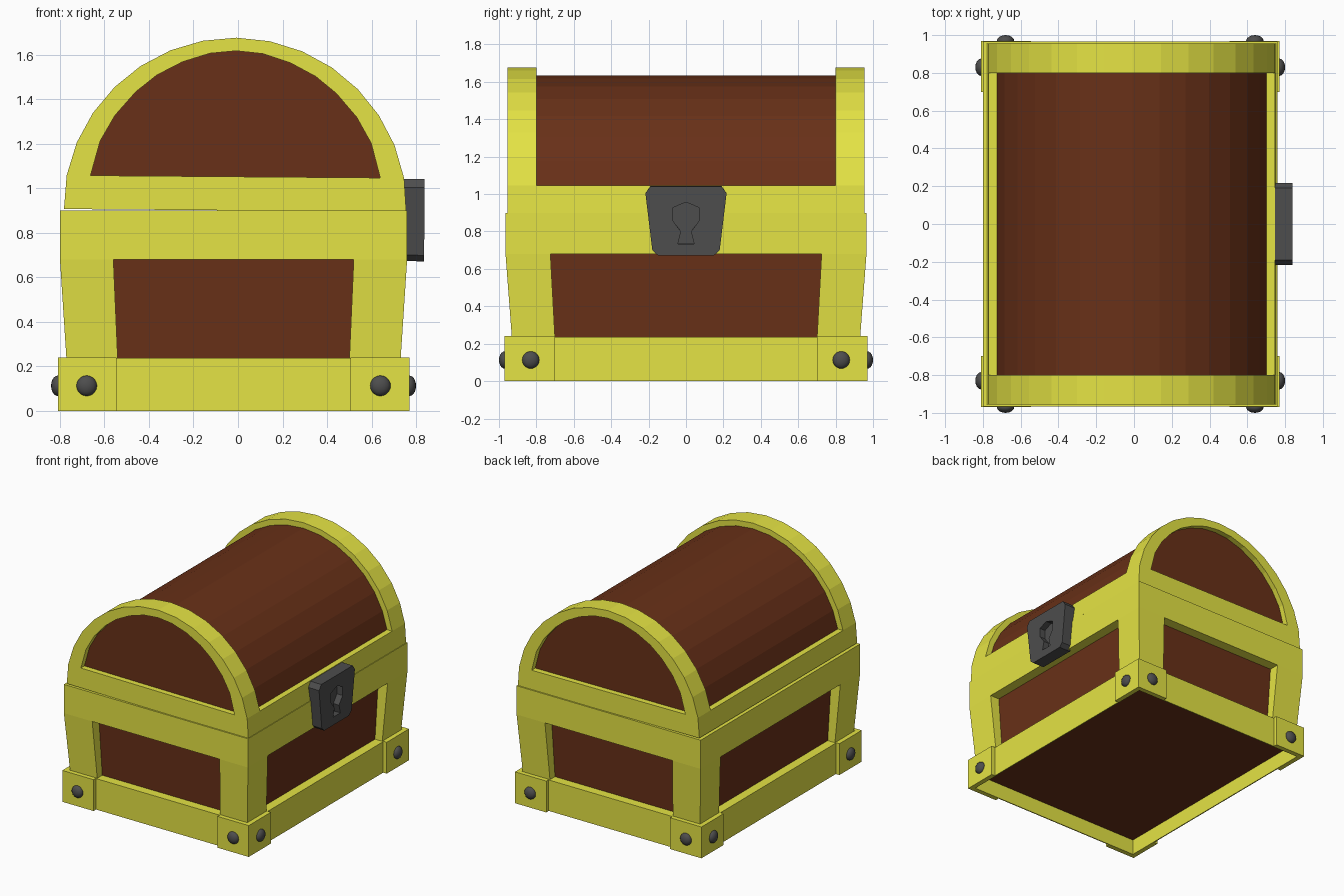
import bpy, bmesh, math
from mathutils import Matrix, Vector

if "Cube" in bpy.data.objects:
    bpy.data.objects.remove(bpy.data.objects["Cube"])


def material(name, color):
    m = bpy.data.materials.new(name)
    m.diffuse_color = (*color, 1)
    m.use_nodes = True
    m.node_tree.nodes["Principled BSDF"].inputs["Base Color"].default_value = m.diffuse_color
    return m


GOLD = material("yellow_metal", (0.78, 0.77, 0.058))
WOOD = material("brown_wood", (0.14, 0.030, 0.009))
IRON = material("dark_iron", (0.075, 0.075, 0.075))
CX = -0.02                       # centre of the box in x
LID_X, LID_Z = -0.013, 0.898     # centre of the lid arch
LID_R, SILL_Z = 0.773, 1.0465    # outer arch radius, top of the sill

# the lid is tilted a hair open at the back
PIVOT = Vector((0.755, 0, 0.9))
TILT = Matrix.Translation(PIVOT) @ Matrix.Rotation(0.008, 4, 'Y') @ Matrix.Translation(-PIVOT)


def finish(name, bm, mat, matrix=None):
    bmesh.ops.recalc_face_normals(bm, faces=bm.faces)
    mesh = bpy.data.meshes.new(name)
    bm.to_mesh(mesh)
    bm.free()
    mesh.materials.append(mat)
    ob = bpy.data.objects.new(name, mesh)
    bpy.context.collection.objects.link(ob)
    if matrix:
        ob.matrix_world = matrix
    return ob


def loft(bm, a, b):
    """Solid between two matching rings of points."""
    va, vb = [bm.verts.new(p) for p in a], [bm.verts.new(p) for p in b]
    bm.faces.new(va)
    bm.faces.new(vb)
    for i in range(len(a)):
        j = (i + 1) % len(a)
        bm.faces.new((va[i], va[j], vb[j], vb[i]))


def rect(x0, x1, y0, y1, z):
    return [(x0, y0, z), (x1, y0, z), (x1, y1, z), (x0, y1, z)]


def block(bm, lo, hi, z0, z1):
    """Tapered block; lo and hi are (x0, x1, y0, y1) relative to the box centre."""
    shift = lambda r, z: rect(r[0] + CX, r[1] + CX, r[2], r[3], z)
    loft(bm, shift(lo, z0), shift(hi, z1))


def span(s, a, b):
    return tuple(sorted((s * a, s * b)))


def box(x, y):
    return (-x, x, -y, y)


# wooden body and floor
bm = bmesh.new()
block(bm, box(0.69, 0.87), box(0.702, 0.885), 0.22, 0.70)
finish("wooden_body", bm, WOOD)
bm = bmesh.new()
block(bm, box(0.755, 0.935), box(0.755, 0.935), 0.12, 0.205)
finish("wooden_floor", bm, WOOD)

# top band of the body
bm = bmesh.new()
block(bm, box(0.78, 0.965), box(0.78, 0.965), 0.68, 0.90)
finish("body_top_band", bm, GOLD)

# base rails: ledge with a thin skirt hanging below it
bm = bmesh.new()
block(bm, box(0.76, 0.94), box(0.76, 0.94), 0.20, 0.237)
for s in (-1, 1):
    r = (-0.76, 0.76, *span(s, 0.932, 0.94))
    block(bm, r, r, 0, 0.20)
    r = (*span(s, 0.752, 0.76), -0.932, 0.932)
    block(bm, r, r, 0, 0.20)
finish("base_rails", bm, GOLD)

# corner posts, corner brackets and rivets
for sx in (-1, 1):
    for sy in (-1, 1):
        tag = ("left" if sx < 0 else "right") + ("_front" if sy < 0 else "_back")
        bm = bmesh.new()
        block(bm, span(sx, 0.52, 0.75) + span(sy, 0.70, 0.93),
              span(sx, 0.54, 0.78) + span(sy, 0.725, 0.965), 0.22, 0.68)
        finish("corner_post_" + tag, bm, GOLD)

        bm = bmesh.new()
        x0, x1, y0, y1, t = 0.525, 0.79, 0.70, 0.97, 0.034
        ring = [(x0, y1), (x1, y1), (x1, y0), (x1 - t, y0), (x1 - t, y1 - t), (x0, y1 - t)]
        loft(bm, *[[(CX + sx * x, sy * y, z) for x, y in ring] for z in (0, 0.24)])
        finish("corner_bracket_" + tag, bm, GOLD)

        bm = bmesh.new()
        for pos, scale in (((CX + sx * 0.66, sy * 0.97, 0.113), (0.046, 0.03, 0.046)),
                           ((CX + sx * 0.79, sy * 0.83, 0.113), (0.03, 0.046, 0.046))):
            bmesh.ops.create_uvsphere(bm, u_segments=16, v_segments=10, radius=1,
                                      matrix=Matrix.Translation(pos) @ Matrix.Diagonal((*scale, 1)))
        for f in bm.faces:
            f.smooth = True
        finish("rivets_" + tag, bm, IRON)


def arc(radius, first, last):
    return [(LID_X + radius * math.cos(math.pi * i / 16), LID_Z + radius * math.sin(math.pi * i / 16))
            for i in range(first, last + 1)]


# lid outline: the lowest point on each side sits on the sill
outer = arc(LID_R, 1, 15)
outer[0], outer[-1] = (outer[0][0], SILL_Z), (outer[-1][0], SILL_Z)

# lid sill
bm = bmesh.new()
loft(bm, rect(LID_X - 0.769, LID_X + 0.769, -0.955, 0.955, 0.895),
     rect(outer[-1][0], outer[0][0], -0.955, 0.955, SILL_Z))
finish("lid_sill", bm, GOLD, TILT)

# arched lid ends
half = [(0.651, SILL_Z), (0.609, 1.202), (0.543, 1.318), (0.451, 1.424),
        (0.357, 1.500), (0.243, 1.560), (0.119, 1.600)]
inner = ([(LID_X + x, z) for x, z in half] + [(LID_X, 1.612)]
         + [(LID_X - x, z) for x, z in reversed(half)])
for s in (-1, 1):
    bm = bmesh.new()
    (ao, ai), (bo, bi) = [[[bm.verts.new((x, s * y, z)) for x, z in pts] for pts in (outer, inner)]
                          for y in (0.80, 0.955)]
    for i in range(14):
        for p, q in ((ao, ai), (bo, bi), (ao, bo), (ai, bi)):
            bm.faces.new((p[i], p[i + 1], q[i + 1], q[i]))
    for i in (0, 14):
        bm.faces.new((ao[i], ai[i], bi[i], bo[i]))
    finish("lid_arch_" + ("front" if s < 0 else "back"), bm, GOLD, TILT)

# wooden barrel of the lid
bm = bmesh.new()
barrel = arc(0.73, 1, 15)
loft(bm, *[[(x, y, z) for x, z in barrel] for y in (-0.912, 0.912)])
finish("wooden_lid", bm, WOOD, TILT)

# lock plate with keyhole
side = [(0.19, 1.042), (0.217, 1.005), (0.18, 0.70), (0.15, 0.673)]
plate = side + [(-y, z) for y, z in reversed(side)]
bm = bmesh.new()
loft(bm, *[[(x, y, z) for y, z in plate] for x in (0.74, 0.838)])
lock = finish("lock_plate", bm, IRON, TILT)

side = [(0.07, 0.928), (0.07, 0.858), (0.027, 0.80), (0.043, 0.735)]
hole = [(0, 0.957)] + side + [(-y, z) for y, z in reversed(side)]
bm = bmesh.new()
loft(bm, *[[(x, y, z) for y, z in hole] for x in (0.79, 0.9)])
cutter = finish("keyhole_cutter", bm, IRON, TILT)
cutter.hide_render = True
cutter.hide_viewport = True
cut = lock.modifiers.new("keyhole", 'BOOLEAN')
cut.operation = 'DIFFERENCE'
cut.solver = 'EXACT'
cut.object = cutter
